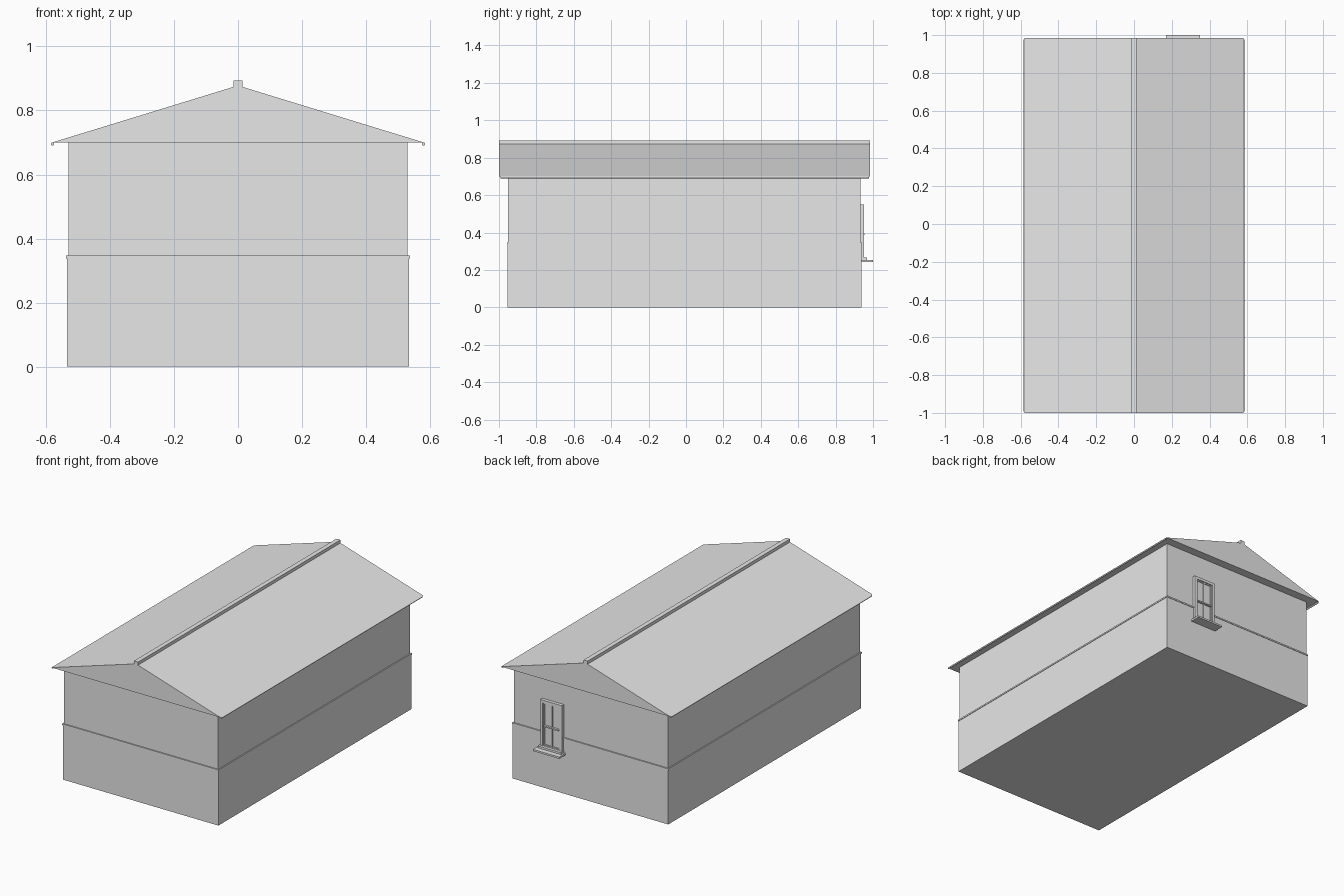
import bpy
import math

cube = bpy.data.objects.get("Cube")
if cube:
    bpy.data.objects.remove(cube, do_unlink=True)

# One plain grey for the whole building
grey = bpy.data.materials.new("plain_grey")
grey.use_nodes = True
grey.diffuse_color = (0.8, 0.8, 0.8, 1)
grey.node_tree.nodes["Principled BSDF"].inputs["Base Color"].default_value = (0.8, 0.8, 0.8, 1)


def box(name, x, y, z):
    """Box from (min, max) ranges on each axis."""
    bpy.ops.mesh.primitive_cube_add(size=1)
    ob = bpy.context.object
    ob.name = name
    for v in ob.data.vertices:
        v.co = [r[0] if c < 0 else r[1] for c, r in zip(v.co, (x, y, z))]
    ob.data.materials.append(grey)
    return ob


def prism(name, profile, y0, y1):
    """Extrude an x-z profile along y."""
    n = len(profile)
    verts = [(x, y, z) for y in (y0, y1) for x, z in profile]
    faces = [list(range(n)), list(range(2 * n - 1, n - 1, -1))]
    faces += [[(i + 1) % n, i, i + n, (i + 1) % n + n] for i in range(n)]
    mesh = bpy.data.meshes.new(name)
    mesh.from_pydata(verts, [], faces)
    ob = bpy.data.objects.new(name, mesh)
    bpy.context.collection.objects.link(ob)
    mesh.materials.append(grey)
    return ob


# Walls: thicker lower storey with a thin lip, upper storey set back
box("lower_wall", (-0.534, 0.534), (-0.955, 0.937), (0, 0.345))
box("wall_lip", (-0.537, 0.537), (-0.958, 0.940), (0.338, 0.347))
box("upper_wall", (-0.53, 0.53), (-0.951, 0.932), (0.345, 0.70))

# Roof: solid gable with a flat soffit, and a ridge cap
BACK, FRONT = 0.985, -1.0
prism("roof", [(-0.58, 0.70), (0.58, 0.70), (0, 0.878)], FRONT, BACK)
box("ridge_cap", (-0.014, 0.014), (FRONT, BACK), (0.872, 0.893))

# Round gutters along both eaves
for side, label in ((1, "left"), (-1, "right")):
    bpy.ops.mesh.primitive_cylinder_add(
        vertices=12, radius=0.005, depth=1.97,
        location=(side * 0.579, -0.0075, 0.695), rotation=(math.pi / 2, 0, 0))
    gutter = bpy.context.object
    gutter.name = label + "_gutter"
    gutter.data.materials.append(grey)
    bpy.ops.object.shade_smooth_by_angle()

# Back window
CX, HALF, BORDER = 0.26, 0.074, 0.017
Z0, Z1 = 0.25, 0.55
WALL = 0.925


def window_frame(name, half, z0, z1, border, depth):
    """Four bars around a rectangular opening."""
    for s, label in ((1, "left"), (-1, "right")):
        xs = sorted((CX + s * half, CX + s * (half - border)))
        box(f"{name}_{label}", xs, (WALL, depth), (z0, z1))
    inner = half - border
    for a, label in ((z0, "bottom"), (z1 - border, "top")):
        box(f"{name}_{label}", (CX - inner, CX + inner), (WALL, depth), (a, a + border))


window_frame("window_frame", HALF, Z0, Z1, BORDER, 0.952)
window_frame("window_sash", HALF - BORDER, Z0 + BORDER, Z1 - BORDER, 0.007, 0.946)
box("window_pane", (CX - 0.055, CX + 0.055), (WALL, 0.941), (0.265, 0.535))
box("window_mullion", (CX - 0.004, CX + 0.004), (WALL, 0.946), (0.265, 0.535))
box("window_crossbar", (CX - 0.052, CX + 0.052), (WALL, 0.954), (0.386, 0.394))

# Stepped sill
box("window_sill", (CX - 0.09, CX + 0.09), (WALL, 1.0), (0.243, 0.254))
box("window_sill_step", (CX - 0.08, CX + 0.08), (WALL, 0.968), (0.254, 0.266))
